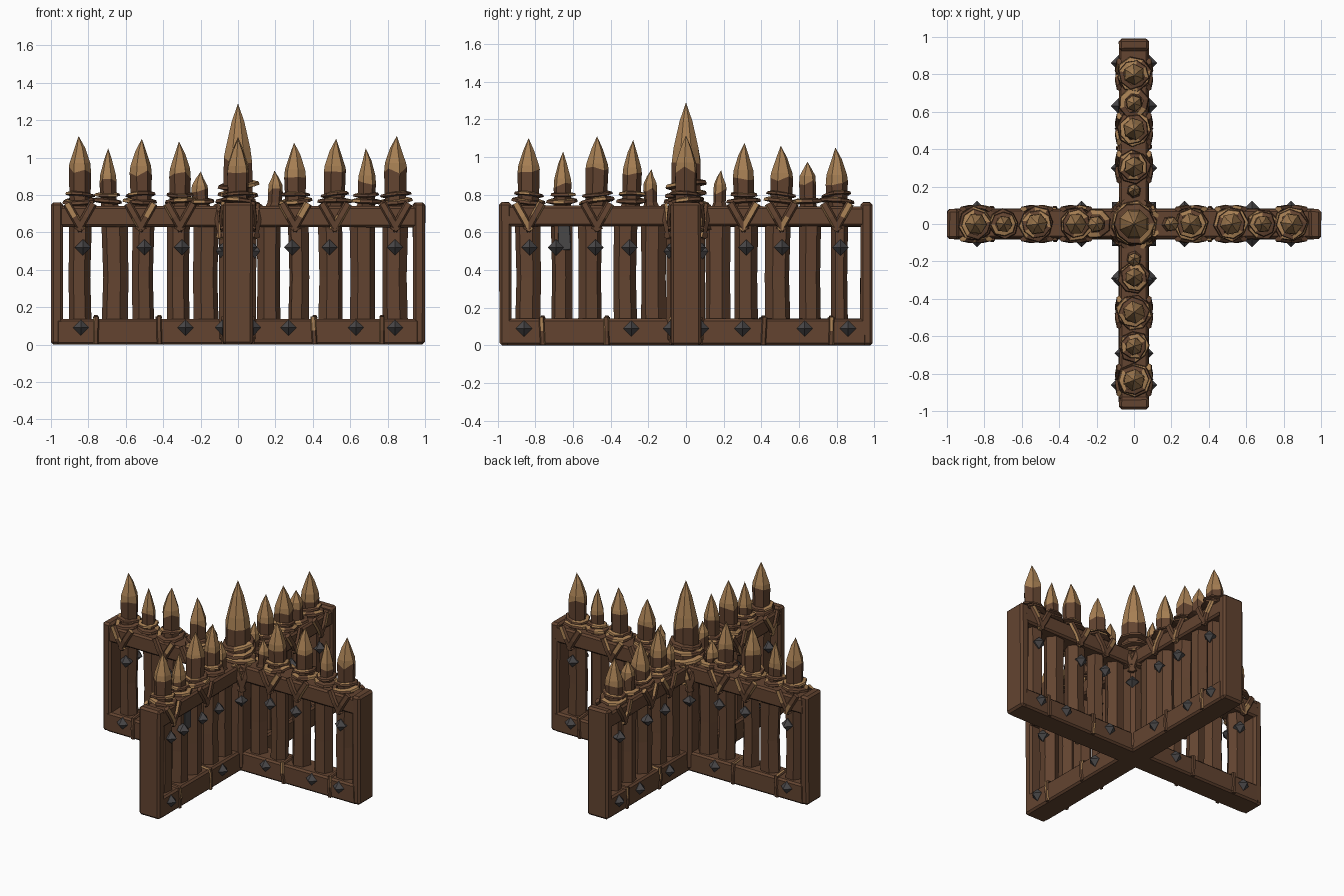
import bpy, bmesh, math, random
from mathutils import Vector, Matrix

if "Cube" in bpy.data.objects:
    bpy.data.objects.remove(bpy.data.objects["Cube"])

random.seed(4)
TAU = math.tau


def mat(name, col):
    m = bpy.data.materials.new(name)
    m.diffuse_color = (*col, 1)
    m.use_nodes = True
    m.node_tree.nodes["Principled BSDF"].inputs["Base Color"].default_value = m.diffuse_color
    return m


WOOD = mat("brown_wood", (0.125, 0.058, 0.030))
CUT = mat("fresh_cut_wood", (0.39, 0.215, 0.088))
IRON = mat("dark_iron", (0.066, 0.062, 0.064))


def jit(a):
    return random.uniform(-a, a)


def finish(bm, name, mats, turn=0):
    bmesh.ops.recalc_face_normals(bm, faces=bm.faces)
    bm.transform(Matrix.Rotation(turn, 4, 'Z'))
    me = bpy.data.meshes.new(name)
    bm.to_mesh(me)
    bm.free()
    for m in mats:
        me.materials.append(m)
    ob = bpy.data.objects.new(name, me)
    bpy.context.collection.objects.link(ob)
    return ob


def loft(bm, rings, tip=None, mats=None):
    """Skin a list of point rings; optional tip point; mats gives one index per band."""
    vs = [[bm.verts.new(p) for p in r] for r in rings]
    n = len(vs[0])
    for k, (a, b) in enumerate(zip(vs, vs[1:])):
        for i in range(n):
            f = bm.faces.new((a[i], a[(i + 1) % n], b[(i + 1) % n], b[i]))
            f.material_index = mats[k] if mats else 0
    bm.faces.new(vs[0])
    if tip is None:
        bm.faces.new(vs[-1])
    else:
        t = bm.verts.new(tip)
        for i in range(n):
            bm.faces.new((vs[-1][i], vs[-1][(i + 1) % n], t)).material_index = mats[-1]


def ring(x, y, z, rx, ry, n, ph, wob=0.0):
    return [Vector((x + rx * math.cos(ph + TAU * i / n), y + ry * math.sin(ph + TAU * i / n), z + jit(wob)))
            for i in range(n)]


def box(bm, lo, hi, bev=0.012, rough=0.004):
    lo, hi = Vector(lo), Vector(hi)
    g = bmesh.ops.create_cube(bm, size=1)['verts']
    for v in g:
        v.co = (lo + hi) / 2 + v.co * (hi - lo)
        v.co += Vector((jit(rough), jit(rough), jit(rough) if v.co.z > 0.01 else 0))
    edges = list({e for v in g for e in v.link_edges})
    bmesh.ops.bevel(bm, geom=edges, offset=bev, segments=1, affect='EDGES')


def strap(bm, a, b, side, w=0.022, t=0.014):
    """Flat cord from a to b lying on a face whose outward direction is side; one edge is frayed pale."""
    a, b, side = Vector(a), Vector(b), Vector(side)
    c = (b - a).normalized().cross(side) * w
    m = (a + b) / 2 + side * 0.008
    loft(bm, [[p - c, p - c * .6 + side * t, p + c * .6 + side * t, p + c, p - side * t] for p in (a, m, b)])
    bm.faces.ensure_lookup_table()
    for f in list(bm.faces)[-12:]:
        if random.random() < 0.22:
            f.material_index = 1


def hoop(bm, x, z, r, n=8, t=0.016, y=0):
    """Rough rope ring around a stake."""
    ph, tx, ty = random.random(), jit(.15), jit(.15)
    vs = []
    for i in range(n):
        a = ph + TAU * i / n
        R, d = r + jit(.006), Vector((math.cos(a), math.sin(a), 0))
        h = z + tx * R * d.x + ty * R * d.y
        vs.append([bm.verts.new((x + d.x * (R + q), y + d.y * (R + q), h + s))
                   for q, s in ((-t, -t * .8), (t, -t * .3), (t * .7, t * .6), (-t, t))])
    for i in range(n):
        a, b = vs[i], vs[(i + 1) % n]
        pale = random.random()
        for j in range(4):
            f = bm.faces.new((a[j], b[j], b[(j + 1) % 4], a[(j + 1) % 4]))
            f.material_index = 1 if (j == 2 and pale < .5) or (j == 1 and pale < .2) else 0


def bolt(bm, p, out, r=0.043, h=0.042):
    """Four-sided iron stud."""
    p, out = Vector(p), Vector(out).normalized()
    s, up = out.cross(Vector((0, 0, 1))), Vector((0, 0, 1))
    dirs = (s, up, -s, -up)
    loft(bm, [[p - out * .03 + d * r * .8 for d in dirs], [p + d * r for d in dirs]], p + out * h, [0, 0])


# per fence: stakes (plank centre, plank width, tip position, point width, tip height), studs
ARMS = {
    "front": (0, 1.0, [
        (-.842, .115, -.845, .112, 1.115), (-.66, .135, -.695, .086, 1.05), (-.505, .112, -.52, .112, 1.10),
        (-.318, .115, -.31, .108, 1.085), (-.17, .13, -.205, .085, .925), (.165, .12, .20, .075, .93),
        (.322, .108, .305, .112, 1.08), (.492, .125, .518, .112, 1.10), (.665, .13, .69, .09, 1.05),
        (.842, .13, .842, .115, 1.115)],
        [-.84, -.28, .27, .63, .84], [-.83, -.50, -.30, .29, .49, .84]),
    "side": (math.pi / 2, .99, [
        (-.84, .13, -.835, .112, 1.10), (-.66, .11, -.655, .09, 1.03), (-.51, .12, -.472, .115, 1.11),
        (-.32, .118, -.285, .095, 1.09), (-.17, .13, -.19, .07, .935), (.17, .13, .18, .065, .93),
        (.32, .12, .305, .105, 1.075), (.488, .13, .508, .115, 1.06), (.658, .112, .645, .085, .975),
        (.815, .085, .80, .11, 1.05)],
        [-.86, -.29, .30, .63, .86], [-.83, -.69, -.48, -.30, .32, .51, .82]),
}

for name, (turn, L, stakes, low, high) in ARMS.items():
    # frame: rails and end posts
    bm = bmesh.new()
    box(bm, (-L + .03, -.08, 0), (L - .03, .08, .14))
    box(bm, (-L + .03, -.078, .63), (L - .03, .078, .74))
    for s in (-1, 1):
        a, b = sorted((s * L, s * (L - .065)))
        box(bm, (a, -.08, 0), (b, .08, .76), .014, .002)
    finish(bm, name + "_fence_frame", [WOOD], turn)

    # sharpened stakes, tip faces pale
    bm = bmesh.new()
    for c, w, u, pw, zt in stakes:
        n, ph, r = 6, jit(.3), pw / 2 * 1.07
        zs = zt - (.17 if zt > 1 else .10)
        q = w / 2 * 1.06
        off = (u - c) * .4
        rings = [ring(c, 0, .05, q, .062, n, ph), ring(c + jit(.008), 0, .36, q * .95, .06, n, ph),
                 ring(c, 0, .66, q, .062, n, ph), ring(u - off * .3, 0, .76, r * .93, r * .95, n, ph),
                 ring(u, 0, zs - .012, r, r, n, ph, .02), ring(u, 0, zs + .025, r * .93, r * .93, n, ph),
                 ring(u, 0, zs + (zt - zs) * .62, r * .48, r * .48, n, ph)]
        loft(bm, rings, (u + jit(.008), 0, zt), [0, 0, 0, 0, 1, 1, 1])
    finish(bm, name + "_fence_stakes", [WOOD, CUT], turn)

    # rope lashings on the top rail and bands on the bottom rail
    bm = bmesh.new()
    for c, w, u, pw, zt in stakes:
        r = pw / 2
        if zt > 1 or pw > .08:
            hoop(bm, u, .765, r + .022)
        if zt > 1.0:
            hoop(bm, u, .80, r + .012, t=.013)
        if pw > .1:
            for s in (-1, 1):
                for k in (-1, 1):
                    strap(bm, (u + k * .07, s * .078, .755), (u - k * .012, s * .08, .61), (0, s, 0))
    for u in (-.42, .41, -.76, .77):
        for s in (-1, 1):
            strap(bm, (u, s * .08, .002), (u + jit(.01), s * .08, .15), (0, s, 0), .014, .008)
        strap(bm, (u, -.08, .14), (u, .08, .14), (0, 0, 1), .014, .01)
    finish(bm, name + "_fence_lashings", [WOOD, CUT], turn)

    # iron studs on both sides
    bm = bmesh.new()
    for s in (-1, 1):
        for u in low:
            bolt(bm, (u, s * .082, .09), (0, s, 0))
        for u in high:
            bolt(bm, (u, s * .062, .52), (0, s, 0))
    finish(bm, name + "_fence_studs", [IRON], turn)

# iron repair plate on one side stake
bm = bmesh.new()
box(bm, (.056, -.68, .51), (.066, -.615, .69), .003, .006)
finish(bm, "repair_plate", [IRON])

# central post with big point
bm = bmesh.new()
box(bm, (-.1, -.1, .01), (.1, .1, .73), .022, .006)
finish(bm, "centre_post", [WOOD])
bm = bmesh.new()
P = math.pi / 8
loft(bm, [ring(0, 0, .7, .085, .085, 8, P), ring(0, 0, .98, .082, .082, 8, P, .02),
          ring(0, 0, 1.05, .071, .071, 8, P), ring(0, 0, 1.19, .037, .037, 8, P)],
     (0, 0, 1.29), [0, 1, 1, 1])
finish(bm, "centre_point", [WOOD, CUT])

# central rope bundle
bm = bmesh.new()
for z, r in ((.755, .105), (.80, .095), (.85, .092), (.64, .125)):
    hoop(bm, 0, z, r, 10, .018)
for k in range(4):
    a = math.pi / 4 + k * math.pi / 2
    d, s = Vector((math.cos(a), math.sin(a), 0)), Vector((-math.sin(a), math.cos(a), 0))
    for q in (-1, 1):
        strap(bm, d * .115 + s * q * .045 + Vector((0, 0, .75)), d * .13 - s * q * .01 + Vector((0, 0, .57)), d)
finish(bm, "centre_lashing", [WOOD, CUT])

# studs on the four corners of the central post
bm = bmesh.new()
for k in range(4):
    a = math.pi / 4 + k * math.pi / 2
    d = Vector((math.cos(a), math.sin(a), 0))
    bolt(bm, d * .125 + Vector((0, 0, .50)), d)
finish(bm, "centre_studs", [IRON])
